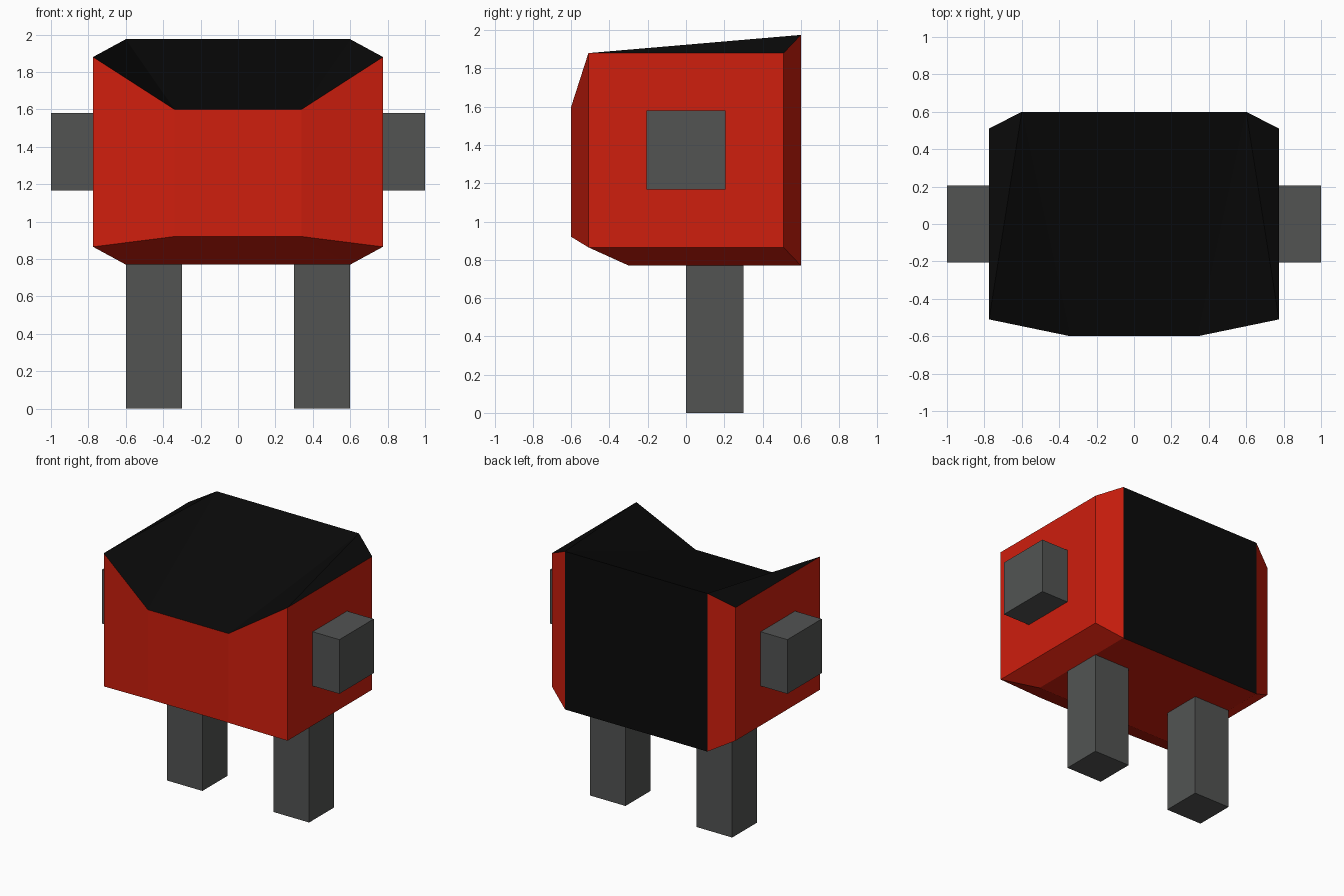
import bpy, bmesh

if "Cube" in bpy.data.objects:
    bpy.data.objects.remove(bpy.data.objects["Cube"])


def material(name, rgb):
    m = bpy.data.materials.new(name)
    m.diffuse_color = (*rgb, 1)
    m.use_nodes = True
    m.node_tree.nodes["Principled BSDF"].inputs["Base Color"].default_value = m.diffuse_color
    return m


RED = material("red", (0.62, 0.013, 0.004))
BLACK = material("black", (0.003, 0.003, 0.003))
GREY = material("dark_grey", (0.085, 0.088, 0.086))


def finish(bm, name, mats):
    bmesh.ops.recalc_face_normals(bm, faces=bm.faces)
    me = bpy.data.meshes.new(name)
    bm.to_mesh(me)
    bm.free()
    for m in mats:
        me.materials.append(m)
    ob = bpy.data.objects.new(name, me)
    bpy.context.collection.objects.link(ob)


def box(name, lo, hi):
    bm = bmesh.new()
    bmesh.ops.create_cube(bm, size=1)
    for v in bm.verts:
        v.co = [(a + b) / 2 + c * (b - a) for a, b, c in zip(lo, hi, v.co)]
    finish(bm, name, [GREY])


# Body: four upright corner edges per side (x, y, bottom z, top z)
COLUMNS = [(0.34, -0.6, 0.92, 1.6), (0.775, -0.51, 0.865, 1.88),
           (0.775, 0.51, 0.865, 1.88), (0.6, 0.6, 0.77, 1.975)]
bm = bmesh.new()


def face(verts, mat):
    bm.faces.new(verts).material_index = mat


sides = []
for s in (1, -1):
    low = [bm.verts.new((s * x, y, z)) for x, y, z, _ in COLUMNS]
    top = [bm.verts.new((s * x, y, z)) for x, y, _, z in COLUMNS]
    keel = bm.verts.new((s * 0.6, -0.3, 0.77))
    # red walls
    for i in range(3):
        face((low[i], low[i + 1], top[i + 1], top[i]), 0)
    # chamfered underside
    face((low[0], low[1], keel), 0)
    face((low[1], low[2], low[3], keel), 0)
    # raised wings of the black top
    face((top[0], top[1], top[3]), 1)
    face((top[1], top[2], top[3]), 1)
    sides.append((low, top, keel))

# Panels spanning the two sides: front, back, top, front chamfer, underside
(la, ta, ka), (lb, tb, kb) = sides
face((la[0], ta[0], tb[0], lb[0]), 0)
face((la[3], ta[3], tb[3], lb[3]), 1)
face((ta[0], ta[3], tb[3], tb[0]), 1)
face((la[0], ka, kb, lb[0]), 0)
face((ka, la[3], lb[3], kb), 0)
finish(bm, "body", [RED, BLACK])

# Stub arms and legs
for s, side in ((1, "right"), (-1, "left")):
    ax = sorted((s * 0.775, s * 1.0))
    lx = sorted((s * 0.3, s * 0.6))
    box(side + "_arm", (ax[0], -0.207, 1.167), (ax[1], 0.207, 1.58))
    box(side + "_leg", (lx[0], 0, 0), (lx[1], 0.3, 0.77))
